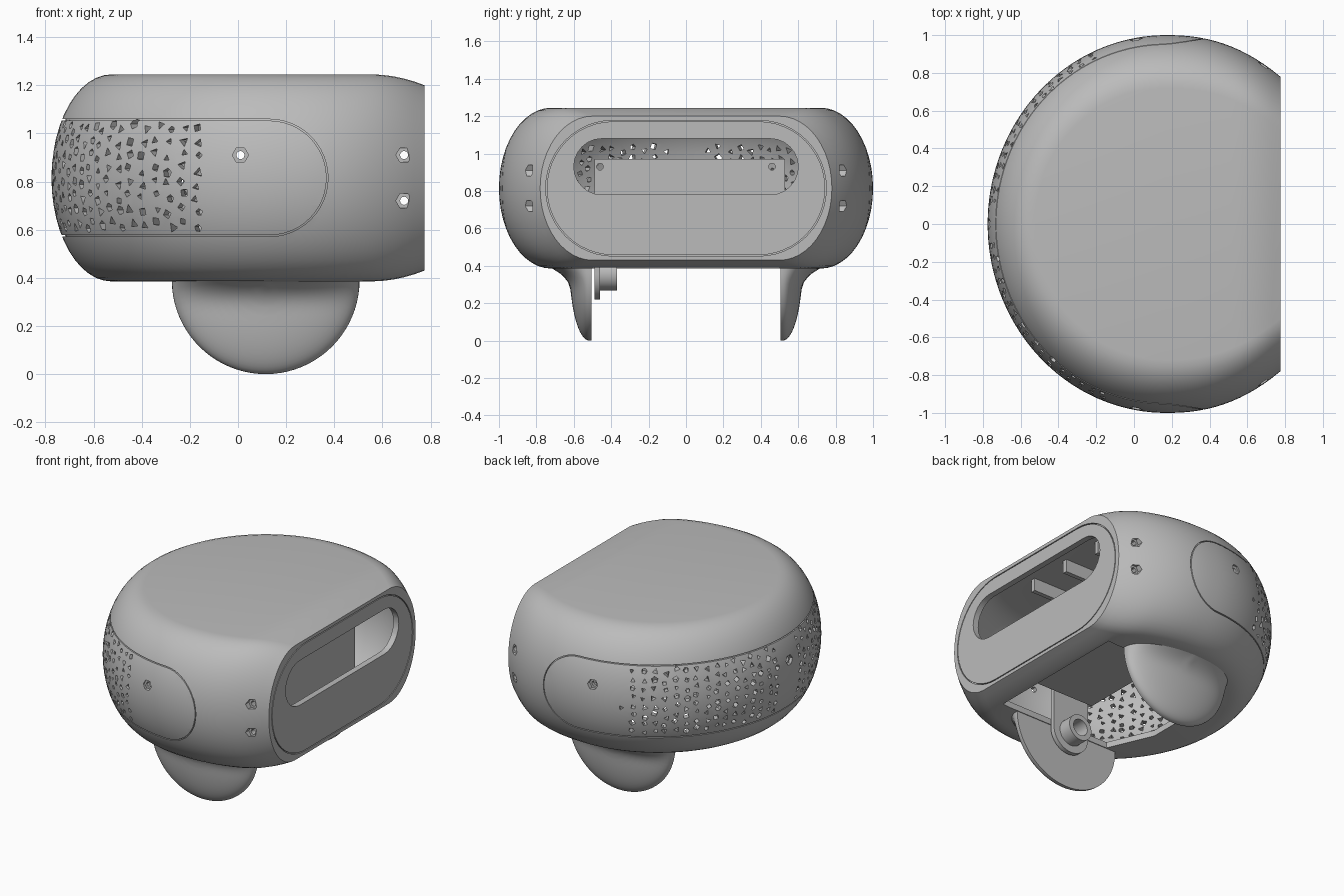
import bpy, bmesh, math, random
from math import sin, cos, pi, sqrt

random.seed(4)
if "Cube" in bpy.data.objects:
    bpy.data.objects.remove(bpy.data.objects["Cube"], do_unlink=True)

grey = bpy.data.materials.new("matte grey")
grey.use_nodes = True
grey.diffuse_color = (0.5, 0.5, 0.5, 1)
grey.node_tree.nodes["Principled BSDF"].inputs["Base Color"].default_value = grey.diffuse_color

MID = 0.815      # height of the shell's middle
CX = 0.17        # centre of the rounded nose
END = 0.775      # flat end


def make(name, bm):
    bmesh.ops.recalc_face_normals(bm, faces=bm.faces)
    me = bpy.data.meshes.new(name)
    bm.to_mesh(me)
    bm.free()
    ob = bpy.data.objects.new(name, me)
    bpy.context.collection.objects.link(ob)
    me.materials.append(grey)
    return ob


def cut(ob, *cutters):
    """Subtract each cutter, bake the result and delete the cutters."""
    for c in cutters:
        mod = ob.modifiers.new("cut", 'BOOLEAN')
        mod.operation, mod.solver, mod.object = 'DIFFERENCE', 'EXACT', c
        dg = bpy.context.evaluated_depsgraph_get()
        me = bpy.data.meshes.new_from_object(ob.evaluated_get(dg))
        ob.modifiers.clear()
        ob.data = me
        bpy.data.objects.remove(c, do_unlink=True)
    return ob


def prism(bm, pts, axis, lo, hi):
    """Extrude a 2D outline along x, y or z."""
    place = {'x': lambda u, v, t: (t, u, v), 'y': lambda u, v, t: (u, t, v),
             'z': lambda u, v, t: (u, v, t)}[axis]
    a, b = [[bm.verts.new(place(u, v, t)) for u, v in pts] for t in (lo, hi)]
    bm.faces.new(a)
    bm.faces.new(b[::-1])
    n = len(pts)
    for i in range(n):
        j = (i + 1) % n
        bm.faces.new((a[i], a[j], b[j], b[i]))


def ngon(cu, cv, r, n):
    return [(cu + r * cos(2 * pi * i / n), cv + r * sin(2 * pi * i / n)) for i in range(n)]


def stadium(u0, u1, v, r, n=24):
    right = [(u1 + r * cos(a), v + r * sin(a)) for a in (-pi / 2 + pi * i / n for i in range(n + 1))]
    left = [(u0 + r * cos(a), v + r * sin(a)) for a in (pi / 2 + pi * i / n for i in range(n + 1))]
    return right + left


def box(u0, u1, v0, v1):
    return [(u0, v0), (u1, v0), (u1, v1), (u0, v1)]


def solid(name, axis, lo, hi, *outlines):
    bm = bmesh.new()
    for o in outlines:
        prism(bm, o, axis, lo, hi)
    return make(name, bm)


def body(name, inset, rows=24, arc=72, side=14):
    """Pebble shape: round nose, rounded rim, flat top, bottom and end."""
    bm = bmesh.new()
    rings = []
    for r in range(rows + 1):
        phi = -pi / 2 + pi * r / rows
        k = 1 - cos(phi)
        half = []
        for i in range(side):
            t = 1 - i / side
            half.append((CX + (END - inset - CX) * t, 1 - 0.22 * t ** 2.3 - inset - 0.28 * k))
        for i in range(arc // 2 + 1):
            a = pi / 2 + pi * i / arc
            half.append((CX + (0.945 - inset - 0.25 * k) * cos(a), (1 - inset - 0.28 * k) * sin(a)))
        loop = half + [(x, -y) for x, y in half[-2::-1]]
        ring = []
        for x, y in loop:
            droop = 0.045 * max(0, (x - 0.55) / 0.225) ** 2
            ring.append(bm.verts.new((x, y, MID + (0.43 - inset - droop) * sin(phi))))
        rings.append(ring)
    n = len(rings[0])
    for a, b in zip(rings, rings[1:]):
        for i in range(n):
            j = (i + 1) % n
            bm.faces.new((a[i], a[j], b[j], b[i]))
    for ring in (rings[0], rings[-1]):
        for i in range(n // 2):
            quad = (ring[i], ring[i + 1], ring[n - 2 - i], ring[n - 1 - i])
            bm.faces.new(list(dict.fromkeys(quad)))
    return make(name, bm)


# Hollow shell with end slot and open underside
shell = body("shell", 0)
cut(shell, body("cavity", 0.04),
    solid("slot", 'x', 0.6, 1, stadium(-0.45, 0.45, 0.93, 0.15, 12)),
    solid("underside", 'z', 0.2, 0.6, [(-0.33, -0.2), (-0.2, -0.5), (0.62, -0.5),
                                       (0.62, 0.5), (-0.2, 0.5), (-0.33, 0.2)]))

# Seams around the wrap panel and the end plate
seam = cut(solid("panel_seam", 'y', -1.2, 1.2, stadium(-1.5, 0.13, MID, 0.244)),
           solid("inner", 'y', -1.3, 1.3, stadium(-1.6, 0.13, MID, 0.238)),
           body("core", 0.012))
plate_seam = cut(solid("plate_seam", 'x', 0.763, 0.9, stadium(-0.387, 0.387, MID, 0.363)),
                 solid("inner", 'x', 0.7, 1, stadium(-0.387, 0.387, MID, 0.357)))
cut(shell, seam, plate_seam)

# Screw holes: hexagonal recess and through hole
recess, bores = bmesh.new(), bmesh.new()
for x, z, y in ((0.01, 0.91, 0.978), (0.69, 0.91, 0.84), (0.69, 0.72, 0.84)):
    for s in (1, -1):
        prism(recess, ngon(x, z, 0.034, 6), 'y', s * (y - 0.018), s * 1.2)
    prism(bores, ngon(x, z, 0.017, 12), 'y', -1.3, 1.3)
prism(recess, ngon(0, 0.91, 0.034, 6), 'x', -0.75, -1)
prism(bores, ngon(0, 0.91, 0.017, 12), 'x', -1.1, -0.6)
cut(shell, make("recess", recess), make("bores", bores))

# Scattered angular perforations around the nose
holes = bmesh.new()
for s in (1, -1):
    for col in range(17):
        for row in range(8):
            a = pi + s * (0.13 + 0.068 * col + random.uniform(-0.012, 0.012))
            z = 0.615 + 0.057 * (row + 0.3 * (col % 2)) + random.uniform(-0.01, 0.01)
            if col == 16 and random.random() < 0.4:
                continue
            turn, size = random.uniform(0, 6), random.uniform(0.014, 0.022)
            sides = random.choice((3, 3, 4, 5))
            rims = []
            for r in (0.8, 1.1):
                rims.append([holes.verts.new((CX + r * cos(a) - u * sin(a), r * sin(a) + u * cos(a), z + v))
                             for u, v in ngon(0, 0, size, sides) for u, v in
                             [(u * cos(turn) - v * sin(turn), u * sin(turn) + v * cos(turn))]])
            holes.faces.new(rims[0])
            holes.faces.new(rims[1][::-1])
            for i in range(sides):
                j = (i + 1) % sides
                holes.faces.new((rims[0][i], rims[0][j], rims[1][j], rims[1][i]))
cut(shell, make("perforations", holes))


# Wheel covers: half discs, flat inside, domed and flared outside
def wheel_cover(name, s, radius=0.39, nr=16, na=40):
    bm = bmesh.new()
    inner, outer = [], []
    for i in range(nr + 1):
        q = sin(pi / 2 * i / nr)
        for side, rows in ((0, inner), (1, outer)):
            row = []
            for j in range(na + 1):
                a = pi + pi * j / na
                x, z = 0.115 + radius * q * cos(a), 0.39 + radius * q * sin(a)
                flare = 0.1 * max(0, (z - 0.24) / 0.15) ** 3 * sqrt(max(0, 1 - q * q))
                y = 0.505 + side * (0.012 + 0.105 * sqrt(max(0, 1 - q * q)) + flare)
                row.append(bm.verts.new((x, s * y, z)))
            rows.append(row)
    for rows in (inner, outer):
        for a, b in zip(rows, rows[1:]):
            for j in range(na):
                bm.faces.new((a[j], a[j + 1], b[j + 1], b[j]))
    for j in range(na):
        bm.faces.new((inner[-1][j], inner[-1][j + 1], outer[-1][j + 1], outer[-1][j]))
    bmesh.ops.remove_doubles(bm, verts=bm.verts, dist=0.0002)
    return make(name, bm)


covers = [wheel_cover("left_wheel_cover", 1), wheel_cover("right_wheel_cover", -1)]

# Motor bracket and bearing ring beside one cover
arch = [p for p in ngon(0.115, 0.355, 0.135, 40) if p[1] <= 0.356]
arch.sort(key=lambda p: p[0])
bracket = solid("motor_bracket", 'y', -0.49, -0.46, arch + [(0.25, 0.65), (-0.02, 0.65)])
ring = solid("bearing_ring", 'y', -0.465, -0.37, ngon(0.115, 0.355, 0.087, 32))
for part in (bracket, ring):
    cut(part, solid("bore", 'y', -0.6, -0.3, ngon(0.115, 0.355, 0.055, 24)))

# Inner board facing the slot, with mounting holes
board = solid("inner_board", 'x', 0.47, 0.5, box(-0.49, 0.53, 0.55, 0.97))
cut(board, solid("mounts", 'x', 0.4, 0.6, ngon(-0.46, 0.93, 0.018, 16), ngon(0.46, 0.93, 0.018, 16)))

# Stacked trays behind the board
for i in range(3):
    solid(f"tray_{i + 1}", 'z', 0.56 + 0.12 * i, 0.6 + 0.12 * i, box(0.0, 0.48, -0.4, 0.4))
solid("tray_core", 'z', 0.6, 0.9, box(0.06, 0.44, -0.3, 0.3))

# Ceiling ribs
for i, y in enumerate((-0.3, 0, 0.3)):
    solid(f"ceiling_rib_{i + 1}", 'z', 1.12, 1.22, box(0.0, 0.55, y - 0.015, y + 0.015))

# Smooth shading with crisp edges
bpy.ops.object.select_all(action='DESELECT')
for ob in [shell, ring, bracket] + covers:
    ob.select_set(True)
    bpy.context.view_layer.objects.active = ob
bpy.ops.object.shade_smooth_by_angle(angle=math.radians(30))
